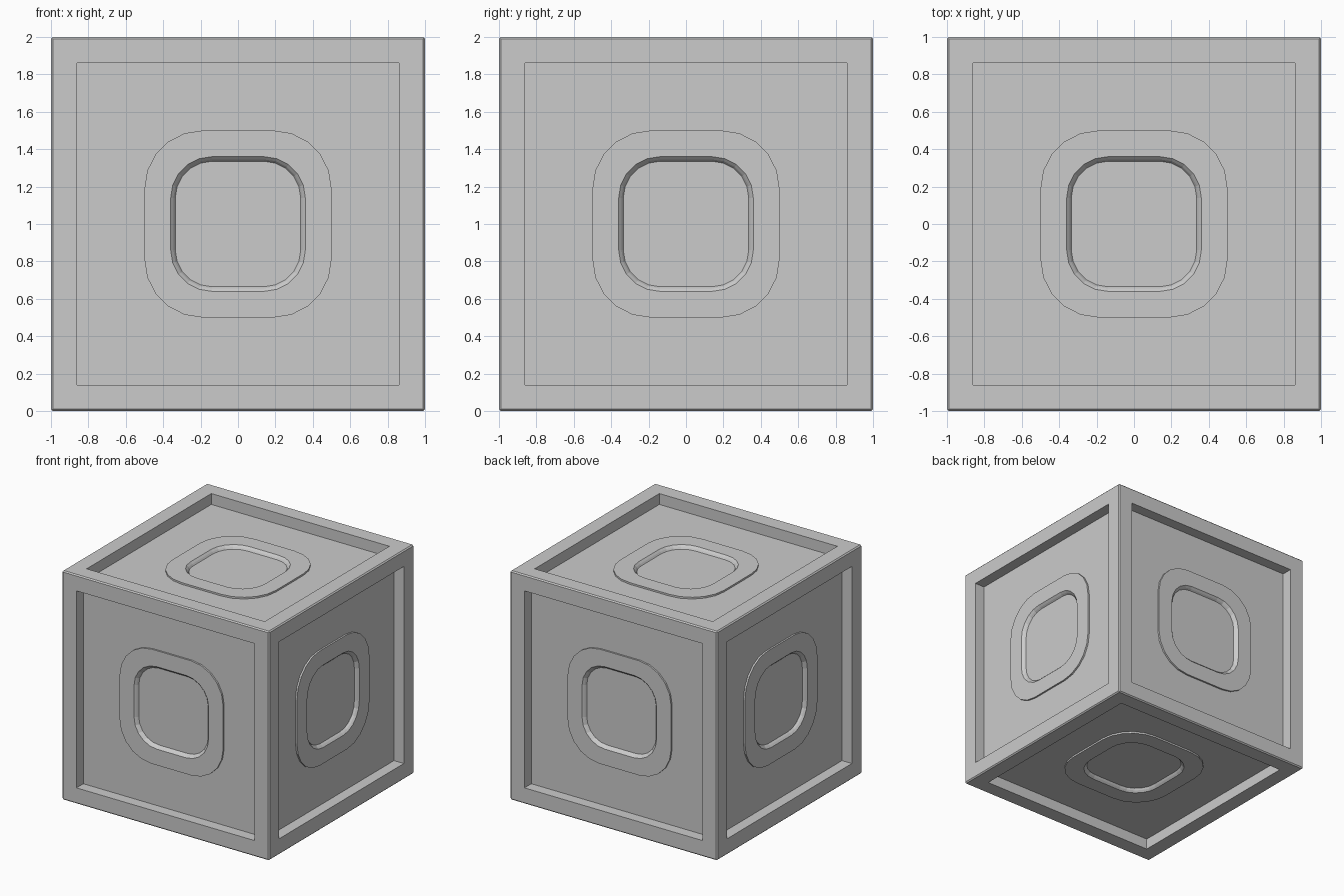
import bpy, bmesh, math
from mathutils import Matrix, Vector

if "Cube" in bpy.data.objects:
    bpy.data.objects.remove(bpy.data.objects["Cube"])

SEG = 5  # segments per rounded corner


def loop_points(half, radius, height):
    """Rounded square loop in the plane z = height."""
    c = half - radius
    pts = []
    for q, (sx, sy) in enumerate([(1, 1), (-1, 1), (-1, -1), (1, -1)]):
        for i in range(SEG + 1):
            a = math.radians(90 * (q + i / SEG))
            pts.append(Vector((sx * c + radius * math.cos(a),
                               sy * c + radius * math.sin(a), height)))
    return pts


# rotations that carry the +z side to each of the six sides
SIDES = [Matrix.Rotation(math.radians(90 * k), 3, 'X') for k in range(4)]
SIDES += [Matrix.Rotation(math.radians(a), 3, 'Y') for a in (90, -90)]


def six_sided(name, profile, cap):
    """Loft a list of (half width, corner radius, height) on all six sides."""
    bm = bmesh.new()
    for rot in SIDES:
        loops = [[bm.verts.new(rot @ p) for p in loop_points(*step)]
                 for step in profile]
        for a, b in zip(loops, loops[1:]):
            n = len(a)
            for i in range(n):
                j = (i + 1) % n
                bm.faces.new((a[i], a[j], b[j], b[i]))
        if cap:
            bm.faces.new(loops[-1])
    bmesh.ops.remove_doubles(bm, verts=bm.verts, dist=1e-4)
    bmesh.ops.translate(bm, verts=bm.verts, vec=(0, 0, 1))
    me = bpy.data.meshes.new(name)
    bm.to_mesh(me)
    bm.free()
    ob = bpy.data.objects.new(name, me)
    bpy.context.collection.objects.link(ob)
    return ob


# square frame with chamfered outer edges and recess walls
six_sided("crate_frame", [(0.995, 0, 0.995), (0.99, 0, 1.0),
                          (0.86, 0, 1.0), (0.86, 0, 0.905)], False)

# recessed panels with a low rounded ring and a shallow dished centre
six_sided("side_panels", [(0.86, 0, 0.905), (0.50, 0.31, 0.905),
                          (0.50, 0.31, 0.92), (0.36, 0.22, 0.92),
                          (0.345, 0.205, 0.905), (0.335, 0.195, 0.89)], True)
